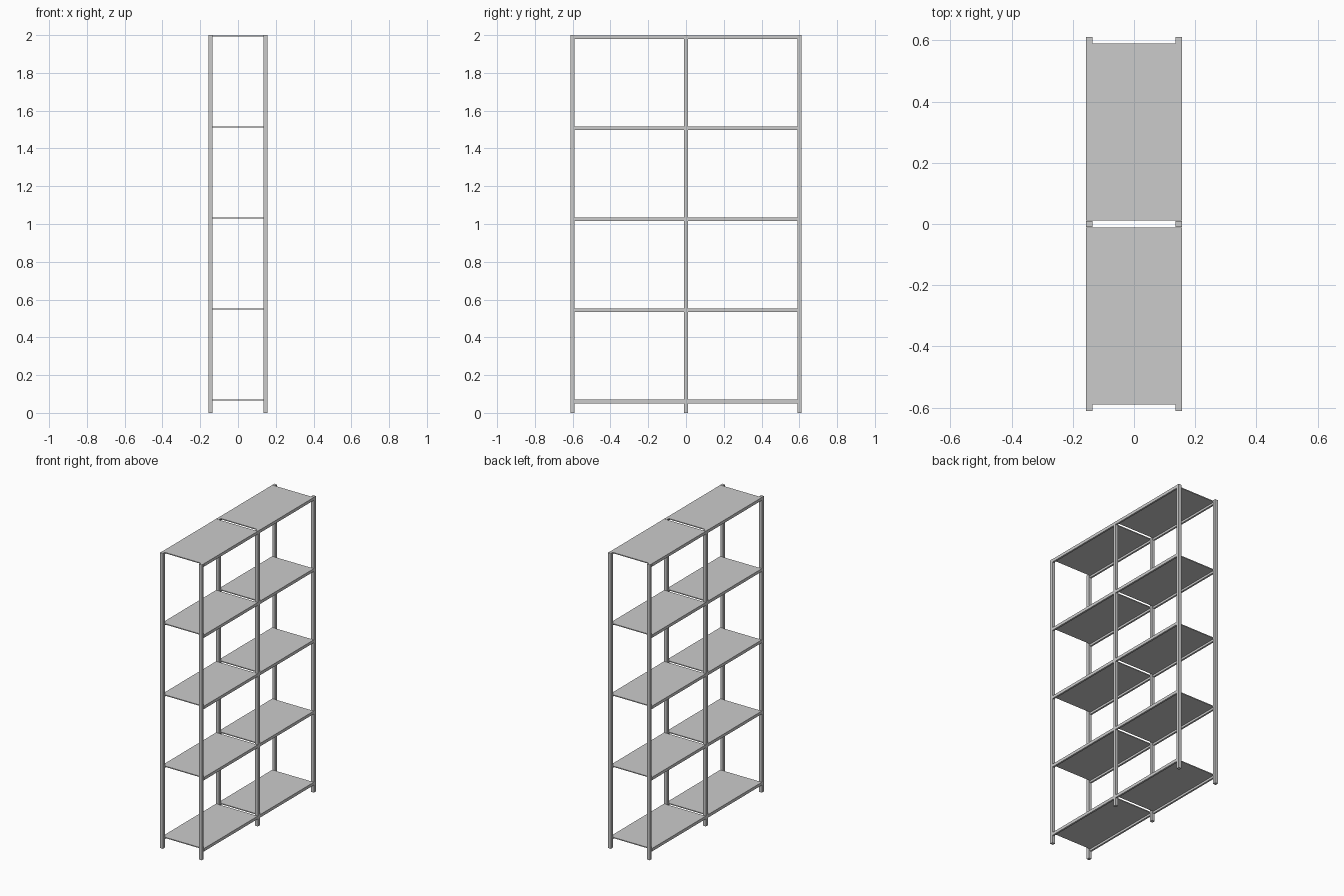
import bpy

# Remove the default cube only
cube = bpy.data.objects.get("Cube")
if cube:
    bpy.data.objects.remove(cube, do_unlink=True)

# Single grey metal
metal = bpy.data.materials.new("grey_metal")
metal.use_nodes = True
GREY = (0.6, 0.6, 0.6, 1)
metal.diffuse_color = GREY
metal.node_tree.nodes["Principled BSDF"].inputs["Base Color"].default_value = GREY

HALF_W = 0.156      # outer half depth across x
POST = 0.021        # post thickness
BAY = 0.6           # spacing of post rows along y
PLATE = 0.006
RAIL_H = 0.02


def box(name, lo, hi):
    bpy.ops.mesh.primitive_cube_add(size=1, location=[(a + b) / 2 for a, b in zip(lo, hi)])
    obj = bpy.context.object
    obj.name = name
    obj.scale = [b - a for a, b in zip(lo, hi)]
    bpy.ops.object.transform_apply(location=False, rotation=False, scale=True)
    obj.data.materials.append(metal)
    return obj


# Six upright posts
for row, y in (("front", -BAY), ("middle", 0), ("back", BAY)):
    for side, s in (("left", 1), ("right", -1)):
        xs = sorted((s * HALF_W, s * (HALF_W - POST)))
        box(f"{row}_{side}_post", (xs[0], y - POST / 2, 0), (xs[1], y + POST / 2, 2))

# Five shelf levels, two bays each: thin plate with a rail along both long edges
for level in range(5):
    top = 0.071 + level * 0.482
    for bay, s in (("front", -1), ("back", 1)):
        y0, y1 = sorted((s * 0.011, s * (BAY - 0.011)))
        box(f"{bay}_shelf_{level}", (-HALF_W, y0, top - PLATE), (HALF_W, y1, top))
        for side, t in (("left", 1), ("right", -1)):
            xs = sorted((t * HALF_W, t * (HALF_W - 0.012)))
            box(f"{bay}_{side}_rail_{level}", (xs[0], y0, top - RAIL_H), (xs[1], y1, top - PLATE))
